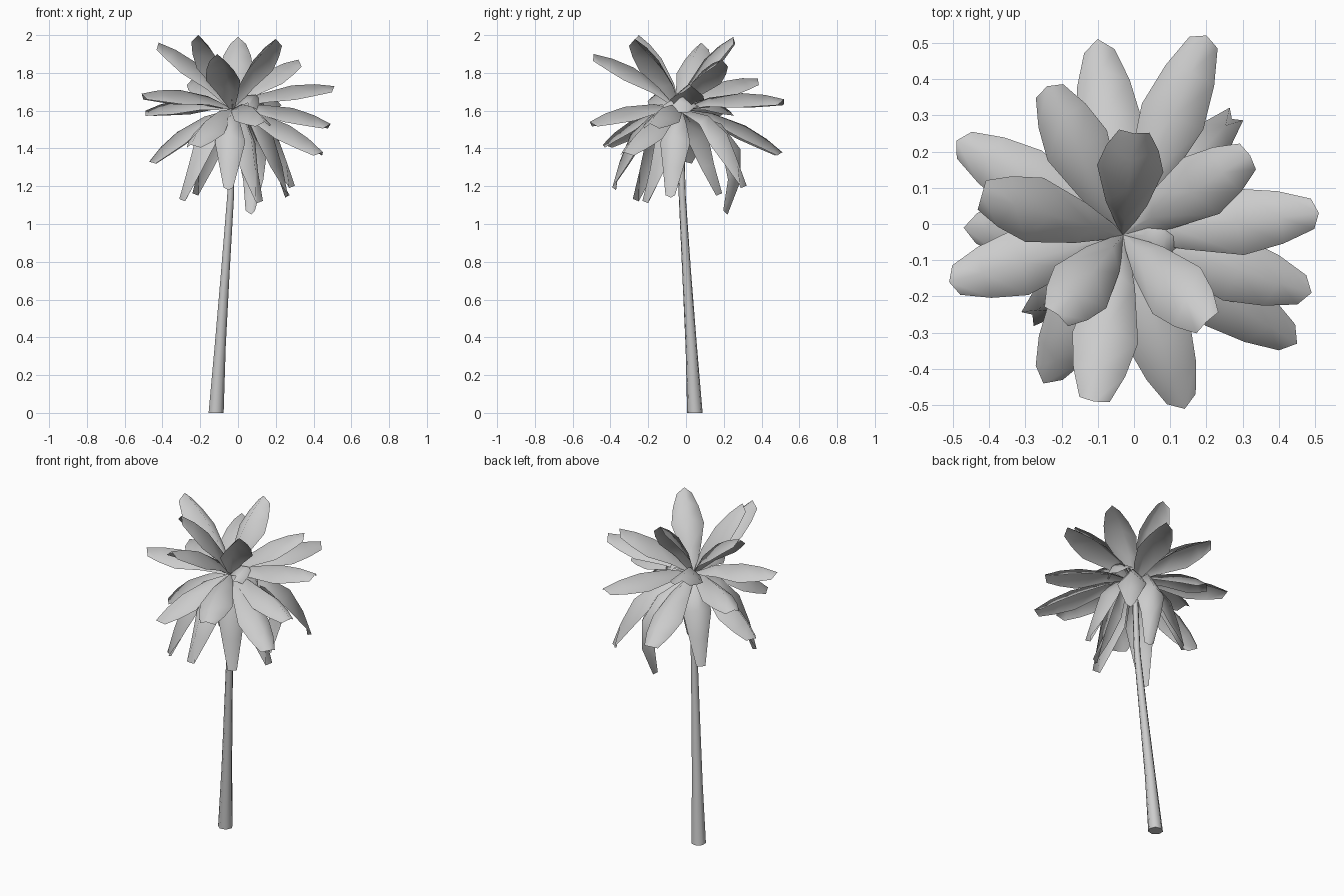
import bpy, bmesh, math
from mathutils import Vector

if "Cube" in bpy.data.objects:
    bpy.data.objects.remove(bpy.data.objects["Cube"])

CROWN = Vector((-0.03, -0.03, 1.61))


def make_object(name, bm):
    me = bpy.data.meshes.new(name)
    bm.to_mesh(me)
    bm.free()
    ob = bpy.data.objects.new(name, me)
    bpy.context.collection.objects.link(ob)
    return ob


# Leaning tapered trunk: (x, y, z, radius)
rings = [(-0.118, 0.047, 0, 0.042), (-0.096, 0.028, 0.35, 0.031),
         (-0.068, 0.003, 0.75, 0.024), (-0.040, -0.02, 1.15, 0.019),
         (-0.03, -0.03, 1.6, 0.016)]
SIDES = 7
bm = bmesh.new()
loops = []
for x, y, z, r in rings:
    loops.append([bm.verts.new((x + r * math.cos(k * math.tau / SIDES),
                                y + r * math.sin(k * math.tau / SIDES), z))
                  for k in range(SIDES)])
for a, b in zip(loops, loops[1:]):
    for k in range(SIDES):
        n = (k + 1) % SIDES
        bm.faces.new((a[k], a[n], b[n], b[k]))
bm.faces.new(loops[0][::-1])
bm.faces.new(loops[-1])
trunk = make_object("trunk", bm)
for p in trunk.data.polygons:
    p.use_smooth = len(p.vertices) == 4
trunk.data.set_sharp_from_angle(angle=math.radians(60))

# Half width of a leaf along its length
LEAF = [(0, 0.015), (0.28, 0.075), (0.6, 0.12), (0.82, 0.095), (1, 0.055)]
OLD_LEAF = [(0, 0.015), (0.28, 0.07), (0.55, 0.11), (0.8, 0.075), (1, 0.035)]


def leaf_frame(tip):
    out = Vector((tip.x - CROWN.x, tip.y - CROWN.y, 0)).normalized()
    return out.cross(Vector((0, 0, 1)))


def frond(name, tip, ctrl, profile=LEAF, fold=40, flare=False):
    """Folded leaf swept along a quadratic curve from the crown to the tip."""
    tip = Vector(tip)
    side = leaf_frame(tip)
    c, s = math.cos(math.radians(fold)), math.sin(math.radians(fold))
    bm = bmesh.new()
    rows = []
    for t, w in profile:
        p = CROWN * (1 - t) ** 2 + ctrl * 2 * t * (1 - t) + tip * t * t
        tan = ((ctrl - CROWN) * (1 - t) + (tip - ctrl) * t).normalized()
        nor = side.cross(tan)
        back = tan * (0.012 if t == 1 else 0)
        drop = nor * w * s * (-0.8 if flare and t == 1 else 1)
        rows.append([bm.verts.new(q) for q in
                     (p - side * w * c - drop - back, p,
                      p + side * w * c - drop - back)])
    for a, b in zip(rows, rows[1:]):
        for k in range(2):
            bm.faces.new((a[k], a[k + 1], b[k + 1], b[k]))
    ob = make_object(name, bm)
    ob.data.shade_smooth()


# Spreading fronds, by tip position
tips = [(-0.10, 0.51, 1.38), (0.20, 0.52, 1.66), (-0.24, 0.38, 1.77),
        (-0.49, 0.23, 1.60), (-0.42, 0.08, 1.96), (-0.47, -0.01, 1.33),
        (-0.51, -0.16, 1.69), (-0.25, -0.44, 1.42), (-0.11, -0.49, 1.90),
        (0.14, -0.51, 1.54), (0.20, -0.27, 1.98), (-0.21, -0.25, 2.0),
        (0.49, -0.19, 1.53), (0.45, -0.33, 1.38), (0.51, 0.03, 1.73),
        (0.32, 0.19, 1.87), (0.00, 0.25, 1.99)]
for i, t in enumerate(tips):
    tip = Vector(t)
    up = leaf_frame(tip).cross((tip - CROWN).normalized())
    frond(f"frond_{i + 1}", tip, (CROWN + tip) / 2 + up * 0.11)

# Old fronds hanging down below the crown, tips flared outwards
hanging = [(-0.28, -0.25, 1.12), (0.27, 0.29, 1.19), (0.10, -0.20, 1.11),
           (-0.05, -0.37, 1.18), (0.25, -0.08, 1.14), (-0.21, 0.16, 1.15)]
for i, t in enumerate(hanging):
    ctrl = CROWN.lerp(Vector(t), 0.95)
    ctrl.z = 1.6
    frond(f"hanging_frond_{i + 1}", t, ctrl, OLD_LEAF, 43, True)

# One old frond curls back under the crown
frond("curled_frond", (0.07, 0.22, 1.05), Vector((0.17, 0.46, 1.52)), OLD_LEAF)

# Short young frond
frond("young_frond", (0.16, -0.035, 1.59), Vector((0.08, -0.032, 1.78)), fold=35)
